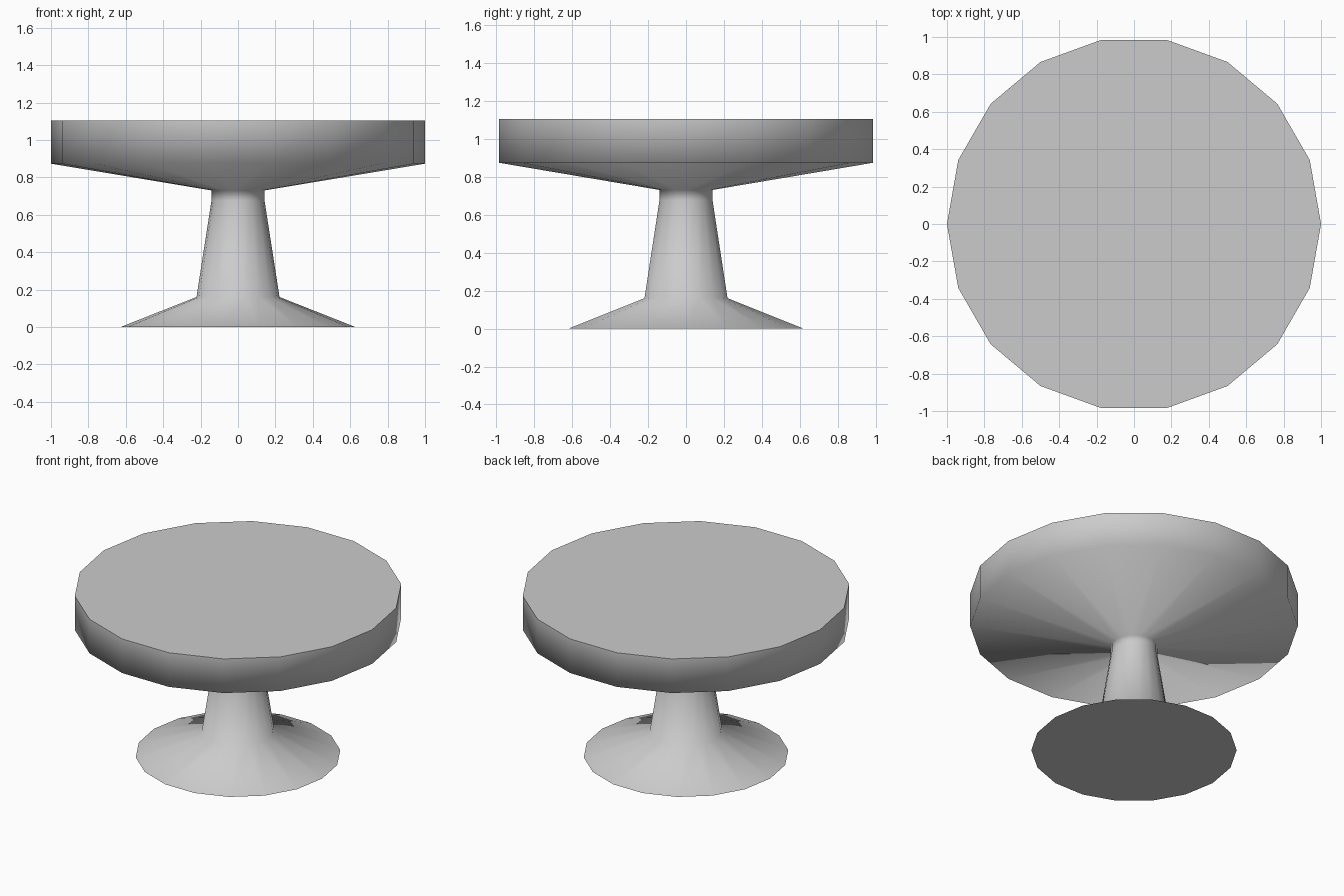
import bpy, bmesh
from math import cos, sin, tau

if "Cube" in bpy.data.objects:
    bpy.data.objects.remove(bpy.data.objects["Cube"])

SIDES = 18
# Radius, height: foot, stem, neck, underside, rim
PROFILE = [(0.627, 0), (0.222, 0.16), (0.142, 0.675), (0.142, 0.73),
           (1, 0.873), (1, 1.103)]

bm = bmesh.new()
rings = [[bm.verts.new((r * cos(tau * i / SIDES), r * sin(tau * i / SIDES), z))
          for i in range(SIDES)] for r, z in PROFILE]

# Smooth turned sides
for low, high in zip(rings, rings[1:]):
    for i in range(SIDES):
        j = (i + 1) % SIDES
        bm.faces.new((low[i], low[j], high[j], high[i])).smooth = True

# Flat top and bottom with crisp borders
for ring in (rings[0][::-1], rings[-1]):
    cap = bm.faces.new(ring)
    for edge in cap.edges:
        edge.smooth = False

mesh = bpy.data.meshes.new("pedestal_table")
bm.to_mesh(mesh)
bm.free()
bpy.context.collection.objects.link(bpy.data.objects.new("pedestal_table", mesh))
